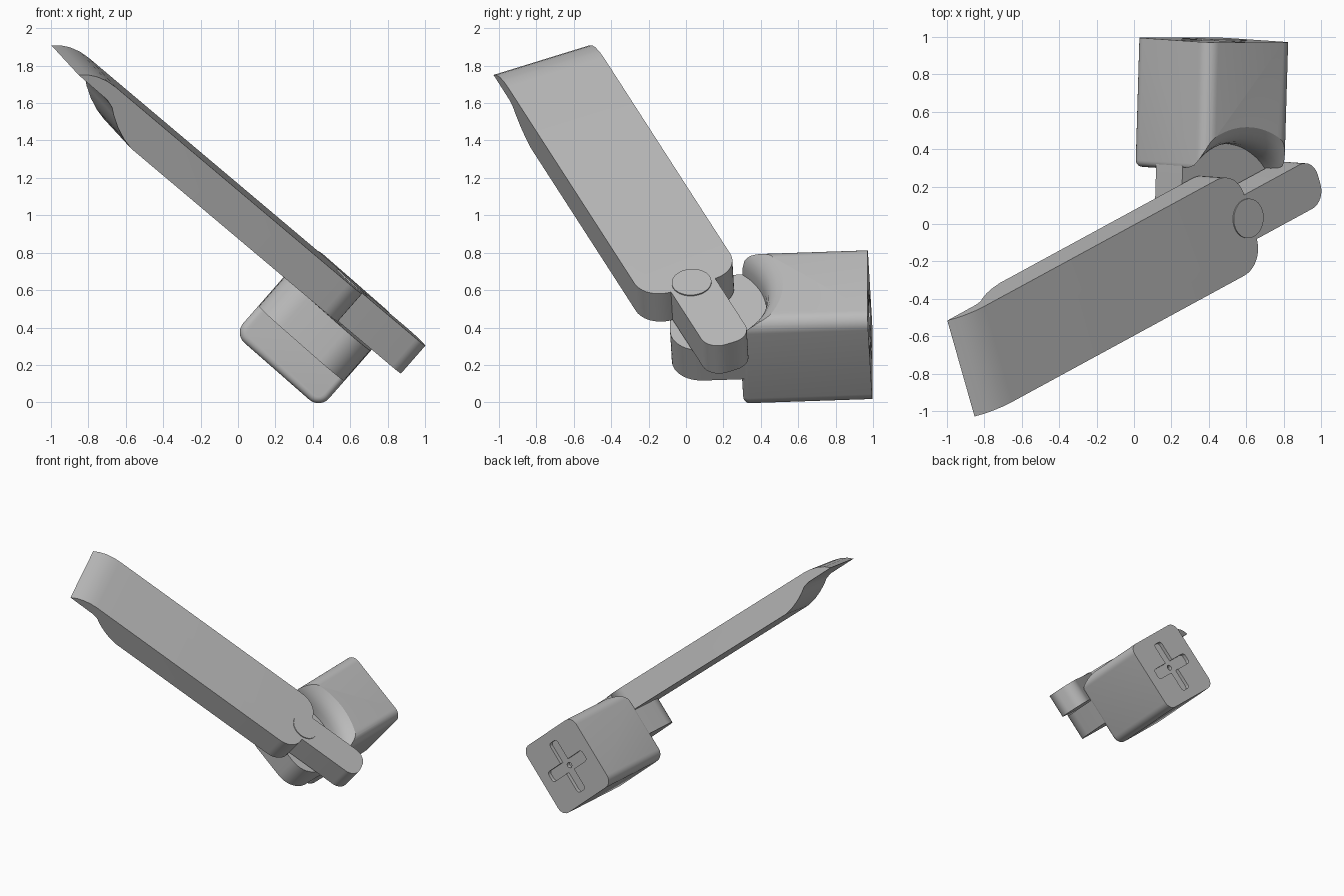
import bpy, bmesh, math
from mathutils import Matrix, Vector

if "Cube" in bpy.data.objects:
    bpy.data.objects.remove(bpy.data.objects["Cube"])

grey = bpy.data.materials.new("grey")
grey.use_nodes = True
grey.diffuse_color = (0.5, 0.5, 0.5, 1)
grey.node_tree.nodes["Principled BSDF"].inputs["Base Color"].default_value = (0.5, 0.5, 0.5, 1)

# Tilted frame: origin on the pivot axis, local z along the pivot
roll = math.radians(41.2)
N = Vector((math.sin(roll), -0.045, math.cos(roll))).normalized()
U = Vector((math.cos(roll), 0, -math.sin(roll)))
V = N.cross(U).normalized()
U = V.cross(N)
origin = Vector((0.61, 0.03, 0.64)) - 0.88 * N
frame = Matrix((U, V, N)).transposed().to_4x4()
frame.translation = origin
swing = frame @ Matrix.Rotation(math.radians(22.6), 4, 'Z')


def finish(name, bm, matrix):
    bmesh.ops.recalc_face_normals(bm, faces=bm.faces)
    mesh = bpy.data.meshes.new(name)
    bm.to_mesh(mesh)
    bm.free()
    mesh.materials.append(grey)
    obj = bpy.data.objects.new(name, mesh)
    bpy.context.collection.objects.link(obj)
    obj.matrix_world = matrix
    return obj


def prism(outline, offset):
    """Extrude a closed loop of points along an offset."""
    bm = bmesh.new()
    face = bm.faces.new([bm.verts.new(p) for p in outline])
    new = bmesh.ops.extrude_face_region(bm, geom=[face])["geom"]
    bmesh.ops.translate(bm, vec=offset, verts=[g for g in new if isinstance(g, bmesh.types.BMVert)])
    return bm


def box(x0, x1, y0, y1, z0, z1):
    return prism([(x0, y0, z0), (x1, y0, z0), (x1, y1, z0), (x0, y1, z0)], (0, 0, z1 - z0))


def round_edges(bm, test, radius, segments=8):
    edges = [e for e in bm.edges if test(e.verts[0].co, e.verts[1].co)]
    bmesh.ops.bevel(bm, geom=edges, offset=radius, segments=segments, profile=0.5,
                    affect='EDGES', clamp_overlap=True)


def lathe(profile, steps=96):
    bm = bmesh.new()
    verts = [bm.verts.new((r, 0, z)) for r, z in profile]
    edges = [bm.edges.new(pair) for pair in zip(verts, verts[1:])]
    bmesh.ops.spin(bm, geom=verts + edges, cent=(0, 0, 0), axis=(0, 0, 1),
                   angle=2 * math.pi, steps=steps)
    bmesh.ops.remove_doubles(bm, verts=bm.verts, dist=1e-5)
    return bm


def cut(obj, cutter):
    mod = obj.modifiers.new("cut", 'BOOLEAN')
    mod.operation = 'DIFFERENCE'
    mod.solver = 'EXACT'
    mod.object = cutter
    cutter.hide_render = True
    bpy.context.view_layer.update()
    graph = bpy.context.evaluated_depsgraph_get()
    obj.data = bpy.data.meshes.new_from_object(obj.evaluated_get(graph))
    obj.modifiers.clear()
    bpy.data.objects.remove(cutter)


def along(axis):
    others = [i for i in range(3) if i != axis]
    return lambda a, b: all(abs(a[i] - b[i]) < 1e-4 for i in others)


# Housing: rounded block with a sharp back rim
front, back, low, high = 0.25, 0.94, 0.245, 0.85
bm = box(-0.295, 0.315, front, back, low, high)
round_edges(bm, along(1), 0.075)
round_edges(bm, lambda a, b: a.y < front + 1e-4 and b.y < front + 1e-4, 0.035, 5)
housing = finish("housing", bm, frame)

# Flared clearance scoop around the pivot
scoop = lathe([(0, 0.668), (0.39, 0.668), (0.393, 0.72), (0.405, 0.765), (0.425, 0.80),
               (0.455, 0.83), (0.49, 0.852), (0.49, 1.0), (0, 1.0)])
cut(housing, finish("scoop_cutter", scoop, frame))

# Cross-shaped recess with a small centre hole in the back
mid = (low + high) / 2
for name, half_x, half_z in (("slot_across", 0.21, 0.045), ("slot_upright", 0.045, 0.22)):
    bm = box(0.01 - half_x, 0.01 + half_x, back - 0.03, back + 0.1, mid - half_z, mid + half_z)
    round_edges(bm, along(1), 0.025, 4)
    cut(housing, finish(name, bm, frame))
bm = bmesh.new()
bmesh.ops.create_cone(bm, cap_ends=True, segments=24, radius1=0.022, radius2=0.022, depth=0.2,
                      matrix=Matrix.Translation((0.01, back + 0.04, mid))
                      @ Matrix.Rotation(math.pi / 2, 4, 'X'))
cut(housing, finish("hole_cutter", bm, frame))

# Pivot block reaching forward under the lever
bm = box(-0.292, 0.312, -0.125, 0.32, 0.455, 0.67)
round_edges(bm, lambda a, b: along(2)(a, b) and a.y < 0, 0.17, 12)
pivot_block = finish("pivot_block", bm, frame)

# Lever: side profile with a thin curved tip, swept across its width
half, bottom, top, joint, tip = 0.278, 0.68, 0.878, 0.02, -2.1
profile = [(joint, bottom), (-1.59, bottom), (-1.66, 0.695), (-1.73, 0.722), (-1.79, 0.755),
           (-1.83, 0.783), (-1.88, 0.797), (tip, 0.80), (-2.06, 0.832), (-2.01, 0.857),
           (-1.95, 0.873), (-1.89, top), (joint, top)]
bm = prism([(x, -half, z) for x, z in profile], (0, 2 * half, 0))
round_edges(bm, lambda a, b: along(2)(a, b) and a.x > joint - 1e-4, 0.15, 12)
lever = finish("lever", bm, swing)

# Short thumb tail on the far side of the pivot
bm = box(joint, 0.54, -0.128, 0.128, bottom, top)
round_edges(bm, lambda a, b: along(2)(a, b) and a.x > 0.5, 0.1, 10)
tail = finish("lever_tail", bm, swing)

# Pivot pin, slightly proud of the lever
pin = finish("pivot_pin", lathe([(0, 0.6), (0.106, 0.6), (0.106, 0.885), (0, 0.885)], 48), frame)

# Smooth curved faces, keep edges sharp
bpy.ops.object.select_all(action='DESELECT')
for obj in (housing, pivot_block, lever, tail, pin):
    obj.select_set(True)
bpy.context.view_layer.objects.active = housing
bpy.ops.object.shade_smooth_by_angle(angle=math.radians(30))
